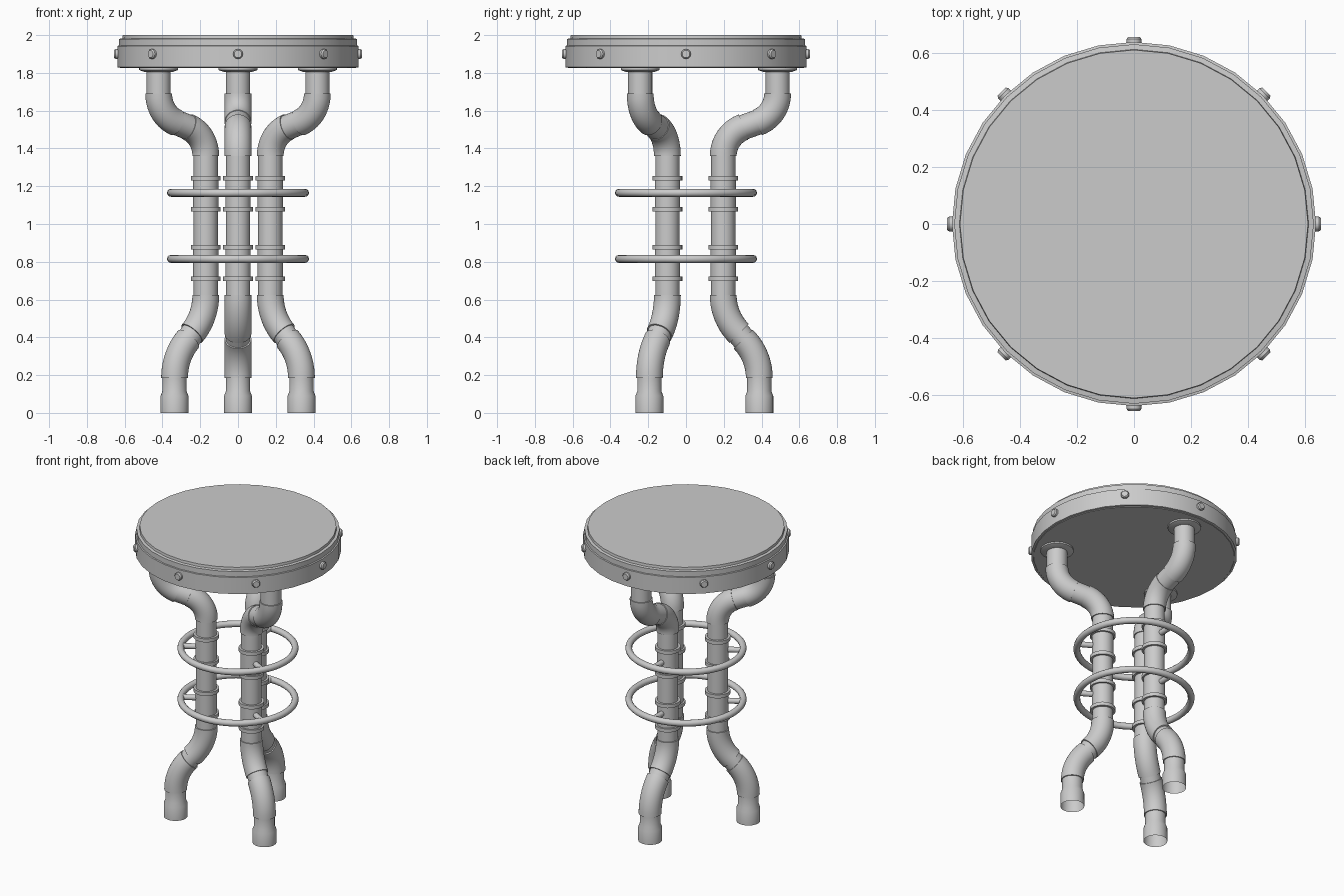
import bpy, bmesh
from math import sin, cos, pi, radians

if "Cube" in bpy.data.objects:
    bpy.data.objects.remove(bpy.data.objects["Cube"])

N = 32


def finish(name, bm, angle=35):
    bmesh.ops.recalc_face_normals(bm, faces=bm.faces)
    me = bpy.data.meshes.new(name)
    bm.to_mesh(me)
    bm.free()
    ob = bpy.data.objects.new(name, me)
    bpy.context.collection.objects.link(ob)
    bpy.ops.object.select_all(action='DESELECT')
    ob.select_set(True)
    bpy.context.view_layer.objects.active = ob
    if angle:
        bpy.ops.object.shade_smooth_by_angle(angle=radians(angle))
    return ob


def sweep(name, stations, rot=0.0, caps=(True, True), sides=N, smooth=35):
    """Tube through stations (r, z, tilt from vertical, tube radius) in the radial plane at angle rot."""
    bm = bmesh.new()
    rings = []
    for r, z, t, rad in stations:
        ring = []
        for i in range(sides):
            a = 2 * pi * i / sides
            u, v = rad * cos(a), rad * sin(a)
            pr, pz = r + u * cos(t), z - u * sin(t)
            ring.append(bm.verts.new((pr * cos(rot) - v * sin(rot),
                                      pr * sin(rot) + v * cos(rot), pz)))
        rings.append(ring)
    for a, b in zip(rings, rings[1:]):
        for i in range(sides):
            j = (i + 1) % sides
            bm.faces.new((a[i], a[j], b[j], b[i]))
    if caps[0]:
        bm.faces.new(rings[0])
    if caps[1]:
        bm.faces.new(rings[-1])
    return finish(name, bm, smooth)


def upright(name, r, profile, rot=0.0, caps=(True, True), smooth=35):
    """Upright turned part from (radius, z) pairs."""
    return sweep(name, [(r, z, 0, rad) for rad, z in profile], rot, caps, N, smooth)


def arc(r, z, R, theta, start, side, rad, n=10):
    """Elbow stations: start tilt -> start + side*theta, climbing from (r, z)."""
    out = []
    for i in range(n + 1):
        t = start + side * theta * i / n
        out.append((r + side * R * (cos(start) - cos(t)),
                    z + side * R * (sin(t) - sin(start)), t, rad))
    return out


def torus(name, z, R, rad, n=48, m=12):
    bm = bmesh.new()
    v = [[bm.verts.new(((R + rad * cos(2 * pi * j / m)) * cos(2 * pi * i / n),
                        (R + rad * cos(2 * pi * j / m)) * sin(2 * pi * i / n),
                        z + rad * sin(2 * pi * j / m))) for j in range(m)] for i in range(n)]
    for i in range(n):
        for j in range(m):
            k, l = (i + 1) % n, (j + 1) % m
            bm.faces.new((v[i][j], v[k][j], v[k][l], v[i][l]))
    return finish(name, bm)


# seat disc and metal band
upright("seat", 0, [(0.622, 1.825), (0.63, 1.835), (0.63, 1.98), (0.612, 1.983), (0.61, 2.0)], smooth=20)
upright("seat_band", 0, [(0.63, 1.828), (0.638, 1.83), (0.638, 1.943), (0.63, 1.945)], smooth=20)

# bolts around the band
for k in range(8):
    a = k * pi / 4
    sweep(f"seat_bolt_{k}", [(0.61, 1.9, pi / 2, 0.026), (0.648, 1.9, pi / 2, 0.026),
                             (0.656, 1.9, pi / 2, 0.02)], a, sides=12)

# foot-rest rings
for k, z in enumerate((0.815, 1.165)):
    torus(f"foot_ring_{k}", z, 0.355, 0.021)

P, E = 0.064, 0.071   # pipe and elbow radii
RM, RB, RT = 0.197, 0.388, 0.485   # radial positions: middle, foot, top

for k in range(3):
    rot = radians(90 + 120 * k)
    # foot socket and lower pipe
    upright(f"foot_{k}", RB, [(0.074, 0), (0.074, 0.09), (P, 0.115), (P, 0.19)], rot, (False, False), 25)

    # lower elbow pair with short link
    lo = arc(RB, 0.185, 0.29, pi / 4, 0, -1, E)
    back = arc(RM, 0.625, 0.29, pi / 4, 0, -1, E)
    up = [(2 * RM - r, 2 * 0.625 - z, t, rad) for r, z, t, rad in reversed(back)]
    sweep(f"lower_elbow_{k}", lo, rot)
    sweep(f"lower_bend_{k}", up, rot)
    sweep(f"lower_link_{k}", [lo[-2][:3] + (P,), up[1][:3] + (P,)], rot)

    # straight middle pipe
    upright(f"leg_pipe_{k}", RM, [(P, 0.6), (P, 1.38)], rot)

    # upper elbow pair with short link
    th = radians(70)
    lo = arc(RM, 1.36, 0.163, th, 0, 1, E)
    back = arc(RT, 1.69, 0.163, th, 0, 1, E)
    up = [(2 * RT - r, 2 * 1.69 - z, t, rad) for r, z, t, rad in reversed(back)]
    sweep(f"upper_bend_{k}", lo, rot)
    sweep(f"upper_elbow_{k}", up, rot)
    sweep(f"upper_link_{k}", [lo[-2][:3] + (0.067,), up[1][:3] + (0.067,)], rot)

    # top pipe and mounting flange
    upright(f"top_pipe_{k}", RT, [(P, 1.68), (P, 1.82)], rot)
    upright(f"flange_{k}", RT, [(0.075, 1.805), (0.103, 1.815), (0.103, 1.828)], rot, smooth=20)

    # couplings: sleeve, end collars and stub that holds the ring
    for j, z in enumerate((0.793, 1.16)):
        upright(f"sleeve_{k}_{j}", RM, [(0.067, z - 0.08), (0.067, z + 0.08)], rot)
        for s in (-1, 1):
            c = z + s * 0.083
            upright(f"collar_{k}_{j}_{s}", RM, [(0.079, c - 0.012), (0.079, c + 0.012)], rot)
        zr = (0.815, 1.165)[j]
        sweep(f"ring_stub_{k}_{j}", [(RM, zr, pi / 2, 0.018), (0.35, zr, pi / 2, 0.018)], rot, sides=16)
